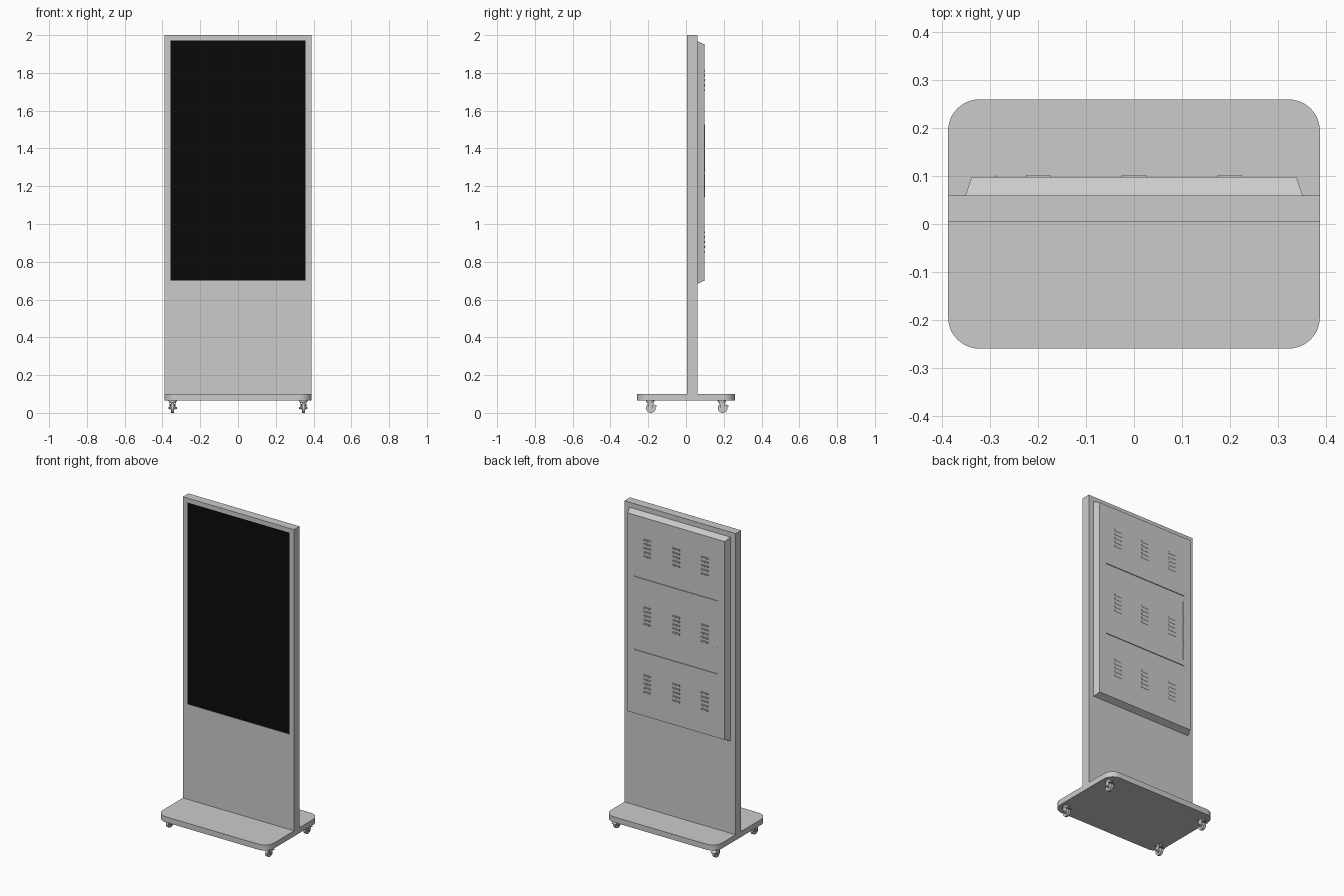
import bpy, bmesh, math
from mathutils import Matrix, Vector

if "Cube" in bpy.data.objects:
    bpy.data.objects.remove(bpy.data.objects["Cube"])


def finish(bm, name, smooth=False):
    bmesh.ops.recalc_face_normals(bm, faces=bm.faces[:])
    me = bpy.data.meshes.new(name)
    bm.to_mesh(me)
    bm.free()
    ob = bpy.data.objects.new(name, me)
    bpy.context.collection.objects.link(ob)
    if smooth:
        bpy.ops.object.select_all(action='DESELECT')
        ob.select_set(True)
        bpy.context.view_layer.objects.active = ob
        bpy.ops.object.shade_smooth_by_angle(angle=math.radians(35))
    return ob


def add_box(bm, x0, x1, y0, y1, z0, z1, rot=None):
    c = Vector(((x0 + x1) / 2, (y0 + y1) / 2, (z0 + z1) / 2))
    m = Matrix.Translation(c) @ (rot or Matrix()) @ Matrix.Diagonal((x1 - x0, y1 - y0, z1 - z0, 1))
    bmesh.ops.create_cube(bm, size=1, matrix=m)


def add_cyl(bm, center, r, depth, axis='Z', seg=24, r2=None):
    rot = Matrix.Rotation(math.pi / 2, 4, 'Y') if axis == 'X' else Matrix()
    bmesh.ops.create_cone(bm, cap_ends=True, segments=seg, radius1=r, radius2=r if r2 is None else r2,
                          depth=depth, matrix=Matrix.Translation(center) @ rot)


def add_prism(bm, pts, offset):
    # closed profile pushed along an offset
    f = bm.faces.new([bm.verts.new(p) for p in pts])
    g = bmesh.ops.extrude_face_region(bm, geom=[f])
    bmesh.ops.translate(bm, vec=offset, verts=[v for v in g['geom'] if isinstance(v, bmesh.types.BMVert)])
    if f.is_valid and len(f.link_loops if hasattr(f, 'link_loops') else f.loops) and all(len(e.link_faces) < 2 for e in f.edges):
        bm.faces.new(list(f.verts))


def cut(target, cutter):
    mod = target.modifiers.new("cut", 'BOOLEAN')
    mod.operation = 'DIFFERENCE'
    mod.solver = 'EXACT'
    mod.object = cutter
    cutter.hide_render = True
    cutter.hide_set(True)


def box_object(name, *dims):
    bm = bmesh.new()
    add_box(bm, *dims)
    return finish(bm, name)


black = bpy.data.materials.new("screen_black")
black.diffuse_color = (0.003, 0.003, 0.003, 1)
black.use_nodes = True
black.node_tree.nodes["Principled BSDF"].inputs["Base Color"].default_value = black.diffuse_color

# rounded base plate
W, D, R = 0.388, 0.26, 0.065
outline = []
for i, (sx, sy) in enumerate([(1, 1), (-1, 1), (-1, -1), (1, -1)]):
    for k in range(13):
        a = math.pi / 2 * (i + k / 12)
        outline.append((sx * (W - R) + R * math.cos(a), sy * (D - R) + R * math.sin(a), 0.065))
bm = bmesh.new()
add_prism(bm, outline, (0, 0, 0.035))
finish(bm, "base_plate", smooth=True)

# upright body with a shallow screen recess
body = box_object("upright_body", -W, W, 0.005, 0.06, 0.1, 2.0)
cut(body, box_object("screen_recess_cutter", -0.357, 0.357, -0.02, 0.012, 0.70, 1.972))
screen = box_object("screen", -0.357, 0.357, 0.007, 0.012, 0.70, 1.972)
screen.data.materials.append(black)

# tapered rear housing
bm = bmesh.new()
rings = []
for y, hx, z0, z1 in [(0.06, 0.352, 0.683, 1.968), (0.098, 0.339, 0.70, 1.951)]:
    rings.append([bm.verts.new(p) for p in [(-hx, y, z0), (hx, y, z0), (hx, y, z1), (-hx, y, z1)]])
for r in rings:
    bm.faces.new(r)
for i in range(4):
    j = (i + 1) % 4
    bm.faces.new([rings[0][i], rings[0][j], rings[1][j], rings[1][i]])
housing = finish(bm, "rear_housing")

# seams above and below the access door
bm = bmesh.new()
for z in (1.104, 1.565):
    add_box(bm, -0.29, 0.29, 0.093, 0.12, z - 0.003, z + 0.003)
cut(housing, finish(bm, "door_seam_cutter"))

# door hinge
bm = bmesh.new()
for k in range(3):
    add_cyl(bm, (-0.287, 0.098, 1.205 + k * 0.13), 0.003, 0.126, seg=12)
finish(bm, "door_hinge", smooth=True)

# louvre vents, three by three groups of five
bm = bmesh.new()
for cx in (-0.2, 0, 0.2):
    for cz in (0.905, 1.333, 1.76):
        for k in range(-2, 3):
            z = cz + k * 0.026
            prof = [(0.097, z - 0.007), (0.0995, z - 0.005), (0.1015, z - 0.001),
                    (0.102, z + 0.004), (0.097, z + 0.005)]
            add_prism(bm, [(cx - 0.026, y, zz) for y, zz in prof], (0.052, 0, 0))
finish(bm, "vent_louvres")

# swivel casters with brake pedals
for sx, side in ((-1, "left"), (1, "right")):
    for cy, end in ((-0.19, "front"), (0.19, "back")):
        x, wy, wz = sx * 0.346, cy + 0.004, 0.026
        bm = bmesh.new()
        add_cyl(bm, (x, wy, wz), 0.026, 0.016, 'X', 32)
        add_cyl(bm, (x, wy, wz), 0.012, 0.022, 'X', 20)
        finish(bm, f"{end}_{side}_wheel", smooth=True)
        bm = bmesh.new()
        add_cyl(bm, (x, cy, 0.0625), 0.022, 0.005)
        add_cyl(bm, (x, cy, 0.057), 0.017, 0.008, r2=0.019)
        add_cyl(bm, (x, wy, wz), 0.005, 0.044, 'X', 12)
        add_box(bm, x - 0.016, x + 0.016, cy - 0.014, cy + 0.018, 0.0525, 0.0555)
        for s in (-1, 1):
            px = x + s * 0.0145
            add_prism(bm, [(px - 0.0015, y, z) for y, z in
                           [(cy - 0.014, 0.055), (cy + 0.018, 0.055), (wy + 0.009, 0.019),
                            (wy - 0.005, 0.017), (wy - 0.01, 0.026)]], (0.003, 0, 0))
        add_box(bm, x - 0.015, x + 0.015, cy + 0.012, cy + 0.038, 0.038, 0.042,
                Matrix.Rotation(math.radians(-25), 4, 'X'))
        finish(bm, f"{end}_{side}_caster_fork", smooth=True)
